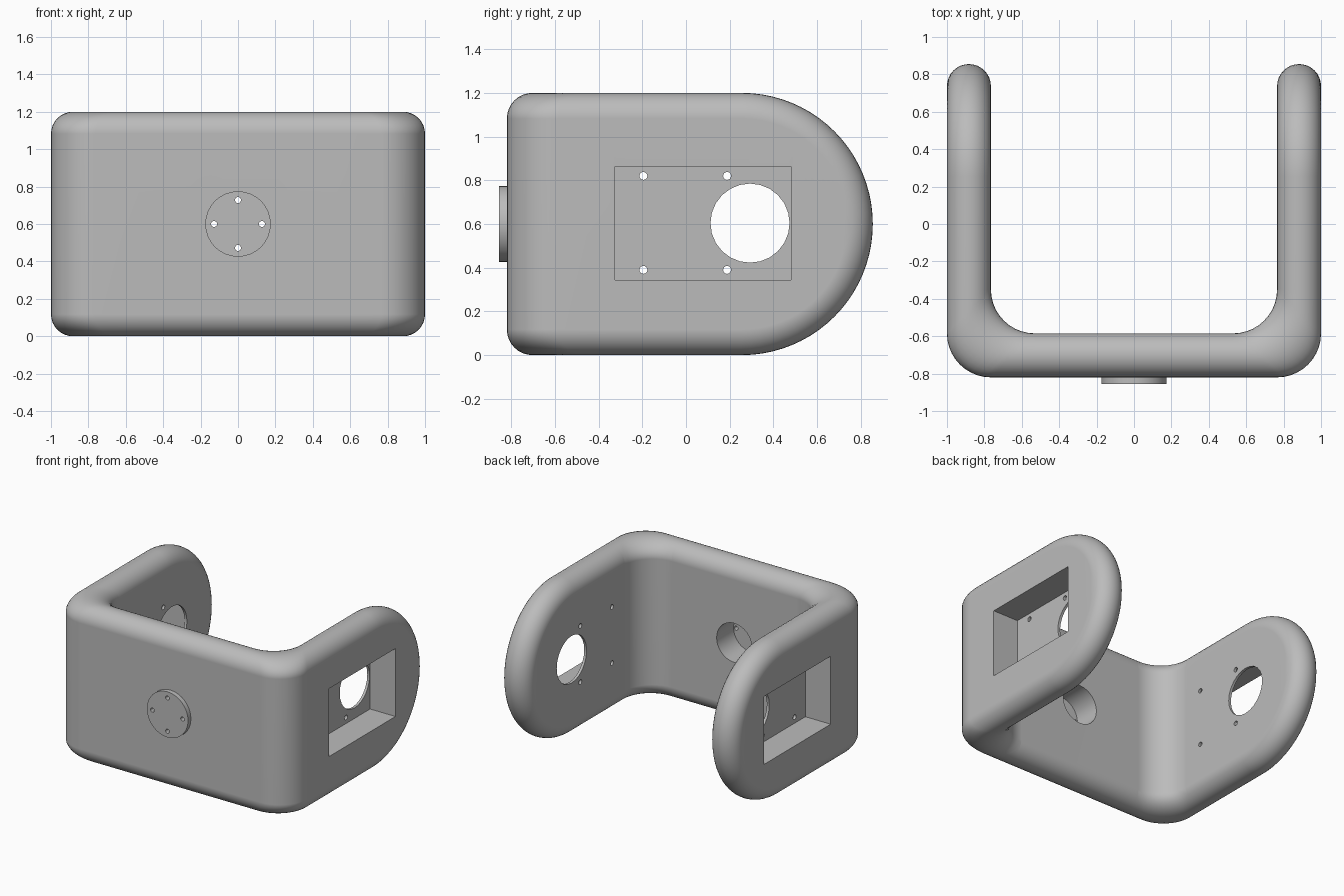
import bpy, bmesh
from math import sin, cos, pi, radians
from mathutils import Matrix

cube = bpy.data.objects.get("Cube")
if cube:
    bpy.data.objects.remove(cube, do_unlink=True)

WALL = 0.235          # wall thickness, also the corner radius
FRONT = -0.82         # outer face of the front wall
MID_Z = 0.6           # half the height
ARC_Y = 0.255         # centre of the rounded arm ends
RIM = WALL / 2        # full round on all rims
ROUND_STEPS, ARC_STEPS, CORNER_STEPS = 16, 20, 10

grey = bpy.data.materials.new("plain grey")
grey.use_nodes = True
grey.diffuse_color = (0.5, 0.5, 0.5, 1)
grey.node_tree.nodes["Principled BSDF"].inputs["Base Color"].default_value = (0.5, 0.5, 0.5, 1)


def make_object(name, bm):
    mesh = bpy.data.meshes.new(name)
    bm.to_mesh(mesh)
    bm.free()
    mesh.materials.append(grey)
    obj = bpy.data.objects.new(name, mesh)
    bpy.context.collection.objects.link(obj)
    return obj


def cylinder(name, centre, radius, length, axis, sides=32):
    bm = bmesh.new()
    turn = Matrix.Rotation(pi / 2, 4, 'Y' if axis == 'X' else 'X')
    bmesh.ops.create_cone(bm, cap_ends=True, segments=sides, radius1=radius, radius2=radius,
                          depth=length, matrix=Matrix.Translation(centre) @ turn)
    return make_object(name, bm)


def box(name, low, high):
    bm = bmesh.new()
    size = [b - a for a, b in zip(low, high)]
    centre = [(a + b) / 2 for a, b in zip(low, high)]
    bmesh.ops.create_cube(bm, size=1, matrix=Matrix.Translation(centre) @ Matrix.Diagonal((*size, 1)))
    return make_object(name, bm)


# Cross-sections along half of the U, each a row of (x, y, half height) through the wall
def section(outer, inner):
    row = []
    for k in range(ROUND_STEPS + 1):
        t = pi * k / ROUND_STEPS
        f = (1 - cos(t)) / 2
        row.append((outer[0] + (inner[0] - outer[0]) * f,
                    outer[1] + (inner[1] - outer[1]) * f,
                    MID_Z - RIM * (1 - sin(t))))
    return row


def arm_section(angle):
    row = []
    for x, _, h in section((1, 0), (1 - WALL, 0)):
        row.append((x, ARC_Y + h * sin(angle), h * cos(angle)))
    return row


half = [arm_section(pi / 2 * (1 - i / ARC_STEPS)) for i in range(ARC_STEPS + 1)]
bend_y = FRONT + 2 * WALL
half.append(section((1, bend_y), (1 - WALL, bend_y)))
for i in range(CORNER_STEPS + 1):
    a = pi / 2 * i / CORNER_STEPS
    ox, oy = 1 - WALL + WALL * cos(a), FRONT + WALL - WALL * sin(a)
    half.append(section((ox, oy), (ox - WALL, oy + WALL)))
half.append(section((1 - 2 * WALL, FRONT), (1 - 2 * WALL, FRONT + WALL)))
stations = half + [[(-x, y, h) for x, y, h in row] for row in reversed(half)]

# Bracket body: skin the sections
bm = bmesh.new()
loops = []
for row in stations:
    points = [(x, y, MID_Z + h) for x, y, h in row] + [(x, y, MID_Z - h) for x, y, h in reversed(row)]
    loops.append([bm.verts.new(p) for p in points])
for a, b in zip(loops, loops[1:]):
    for i in range(len(a)):
        j = (i + 1) % len(a)
        bm.faces.new((a[i], a[j], b[j], b[i]))
bmesh.ops.remove_doubles(bm, verts=bm.verts, dist=1e-5)
bmesh.ops.recalc_face_normals(bm, faces=bm.faces)
bracket = make_object("bracket", bm)


def combine(tool, operation='DIFFERENCE'):
    tool.hide_render = True
    mod = bracket.modifiers.new("cut", 'BOOLEAN')
    mod.operation, mod.solver, mod.object = operation, 'EXACT', tool
    bpy.context.view_layer.objects.active = bracket
    bpy.ops.object.modifier_apply(modifier=mod.name)
    bpy.data.objects.remove(tool, do_unlink=True)


# Round boss on the front, hollow from behind, with four screw holes
combine(cylinder("boss", (0, -0.8325, MID_Z), 0.175, 0.045, 'Y'), 'UNION')
combine(cylinder("boss_recess", (0, -0.64, MID_Z), 0.15, 0.3, 'Y'))
for dx, dz in ((1, 0), (-1, 0), (0, 1), (0, -1)):
    combine(cylinder("boss_hole", (0.128 * dx, -0.8, MID_Z + 0.128 * dz), 0.016, 0.3, 'Y', 16))

# Deep pockets in the outer faces of both arms
for s in (-1, 1):
    x1, x2 = sorted((0.785 * s, 1.1 * s))
    combine(box("pocket", (x1, -0.325, 0.343), (x2, 0.48, 0.864)))

# Large opening and screw holes through both thin pocket floors
combine(cylinder("shaft_hole", (0, 0.293, 0.604), 0.181, 2.4, 'X', 24))
for y in (-0.195, 0.188):
    for z in (0.39, 0.82):
        combine(cylinder("screw_hole", (0, y, z), 0.018, 2.4, 'X', 16))

# Smooth the rounds and keep the cut edges crisp
bpy.ops.object.select_all(action='DESELECT')
bracket.select_set(True)
bpy.context.view_layer.objects.active = bracket
bpy.ops.object.shade_smooth_by_angle(angle=radians(30))
weighted = bracket.modifiers.new("even shading", 'WEIGHTED_NORMAL')
weighted.keep_sharp = True
